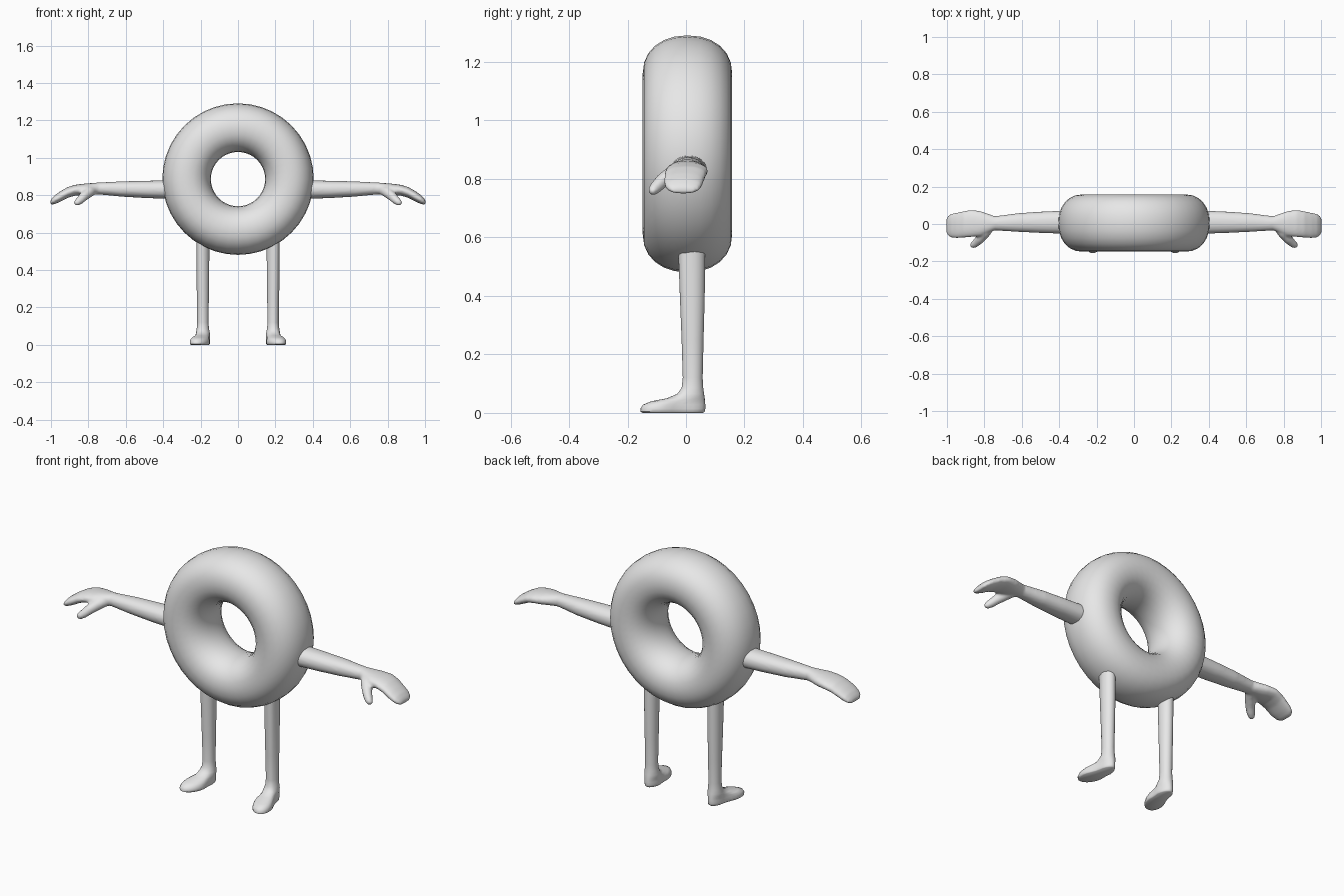
import bpy, bmesh, math
from mathutils import Vector

if "Cube" in bpy.data.objects:
    bpy.data.objects.remove(bpy.data.objects["Cube"])

grey = bpy.data.materials.new("light grey")
grey.diffuse_color = (0.8, 0.8, 0.8, 1)
grey.use_nodes = True
grey.node_tree.nodes["Principled BSDF"].inputs["Base Color"].default_value = grey.diffuse_color


def power(c, e):
    return math.copysign(abs(c) ** e, c)


def loft(bm, rings, close=False):
    """Skin a list of point rings; cap the ends or close into a loop."""
    rows = [[bm.verts.new(p) for p in r] for r in rings]
    n = len(rows[0])
    pairs = list(zip(rows, rows[1:])) + ([(rows[-1], rows[0])] if close else [])
    for a, b in pairs:
        for i in range(n):
            j = (i + 1) % n
            bm.faces.new((a[i], a[j], b[j], b[i]))
    if not close:
        bm.faces.new(rows[0])
        bm.faces.new(rows[-1])


def oval(centre, u, v, n=20, e=1.0):
    c = Vector(centre)
    return [c + u * power(math.cos(2 * math.pi * i / n), e)
            + v * power(math.sin(2 * math.pi * i / n), e) for i in range(n)]


def finish(bm, name):
    bmesh.ops.recalc_face_normals(bm, faces=bm.faces)
    me = bpy.data.meshes.new(name)
    bm.to_mesh(me)
    bm.free()
    me.materials.append(grey)
    for p in me.polygons:
        p.use_smooth = True
    ob = bpy.data.objects.new(name, me)
    bpy.context.collection.objects.link(ob)
    return ob


# Ring body: rounded section swept round the y axis
bm = bmesh.new()
rings = []
for k in range(40):
    a = 2 * math.pi * k / 40
    out = Vector((math.cos(a), 0, math.sin(a)))
    rings.append(oval(Vector((0, 0.005, 0.886)) + out * 0.275,
                      out * 0.13, Vector((0, 0.153, 0)), 24, 0.92))
loft(bm, rings, close=True)
finish(bm, "ring_body")

# Arms with mitten hands: x, y centre, z centre, half depth, half height
bm = bmesh.new()
arm = [(0.37, 0.010, 0.830, 0.062, 0.050), (0.50, 0.009, 0.831, 0.057, 0.046),
       (0.62, 0.008, 0.833, 0.050, 0.041), (0.70, 0.005, 0.835, 0.042, 0.035),
       (0.745, 0.004, 0.836, 0.038, 0.032), (0.78, 0.003, 0.834, 0.052, 0.031),
       (0.82, 0.002, 0.831, 0.067, 0.031), (0.87, 0.003, 0.827, 0.073, 0.029),
       (0.91, -0.002, 0.815, 0.071, 0.029), (0.95, -0.008, 0.793, 0.069, 0.028),
       (0.98, -0.009, 0.776, 0.063, 0.024), (0.997, -0.010, 0.765, 0.052, 0.016),
       (1.003, -0.010, 0.760, 0.036, 0.009)]
loft(bm, [oval((x, y, z), Vector((0, ry, 0)), Vector((0, 0, rz)), 24, 0.92)
          for x, y, z, ry, rz in arm])
# Thumb: x, y, z, radius
thumb = [(0.765, -0.005, 0.832, 0.026), (0.795, -0.045, 0.818, 0.029),
         (0.825, -0.082, 0.793, 0.025), (0.845, -0.102, 0.773, 0.022),
         (0.861, -0.115, 0.760, 0.018), (0.870, -0.122, 0.753, 0.010)]
along = Vector((0.095, -0.115, -0.078)).normalized()
side = along.cross(Vector((0, 0, 1))).normalized()
up = side.cross(along)
loft(bm, [oval(t[:3], side * t[3], up * t[3], 14) for t in thumb])
arms = finish(bm, "arms")
m = arms.modifiers.new("blend", 'REMESH')
m.mode, m.voxel_size, m.use_smooth_shade = 'VOXEL', 0.007, True
m = arms.modifiers.new("soften", 'SMOOTH')
m.factor, m.iterations = 0.5, 5
arms.modifiers.new("pair", 'MIRROR').use_mirror_merge = False

# Legs and feet as level slices: z, front y, back y, half width
bm = bmesh.new()
leg = [(0.57, -0.027, 0.066, 0.035), (0.40, -0.021, 0.064, 0.034),
       (0.25, -0.015, 0.060, 0.032), (0.12, -0.011, 0.057, 0.030),
       (0.085, -0.015, 0.059, 0.033), (0.065, -0.030, 0.062, 0.037),
       (0.050, -0.065, 0.064, 0.040), (0.040, -0.118, 0.065, 0.042),
       (0.028, -0.147, 0.066, 0.044), (0.014, -0.156, 0.066, 0.045),
       (0.004, -0.155, 0.064, 0.044), (0.0, -0.148, 0.058, 0.040)]
rings = []
for z, front, back, w in leg:
    ring = oval((0, (front + back) / 2, z), Vector((0, (back - front) / 2, 0)),
                Vector((w, 0, 0)), 28)
    for p in ring:
        # toes widen, instep narrows, and the foot turns outwards
        f = max(0.0, -p.y)
        p.x *= 1 + 2.6 * f - 0.16 * math.exp(-((p.y + 0.03) / 0.03) ** 2) * (z < 0.06)
        p.x += 0.188 + 0.21 * f
    rings.append(ring)
loft(bm, rings)
legs = finish(bm, "legs")
legs.modifiers.new("pair", 'MIRROR').use_mirror_merge = False
bpy.context.view_layer.objects.active = legs
legs.select_set(True)
bpy.ops.object.shade_smooth_by_angle(angle=math.radians(50))
